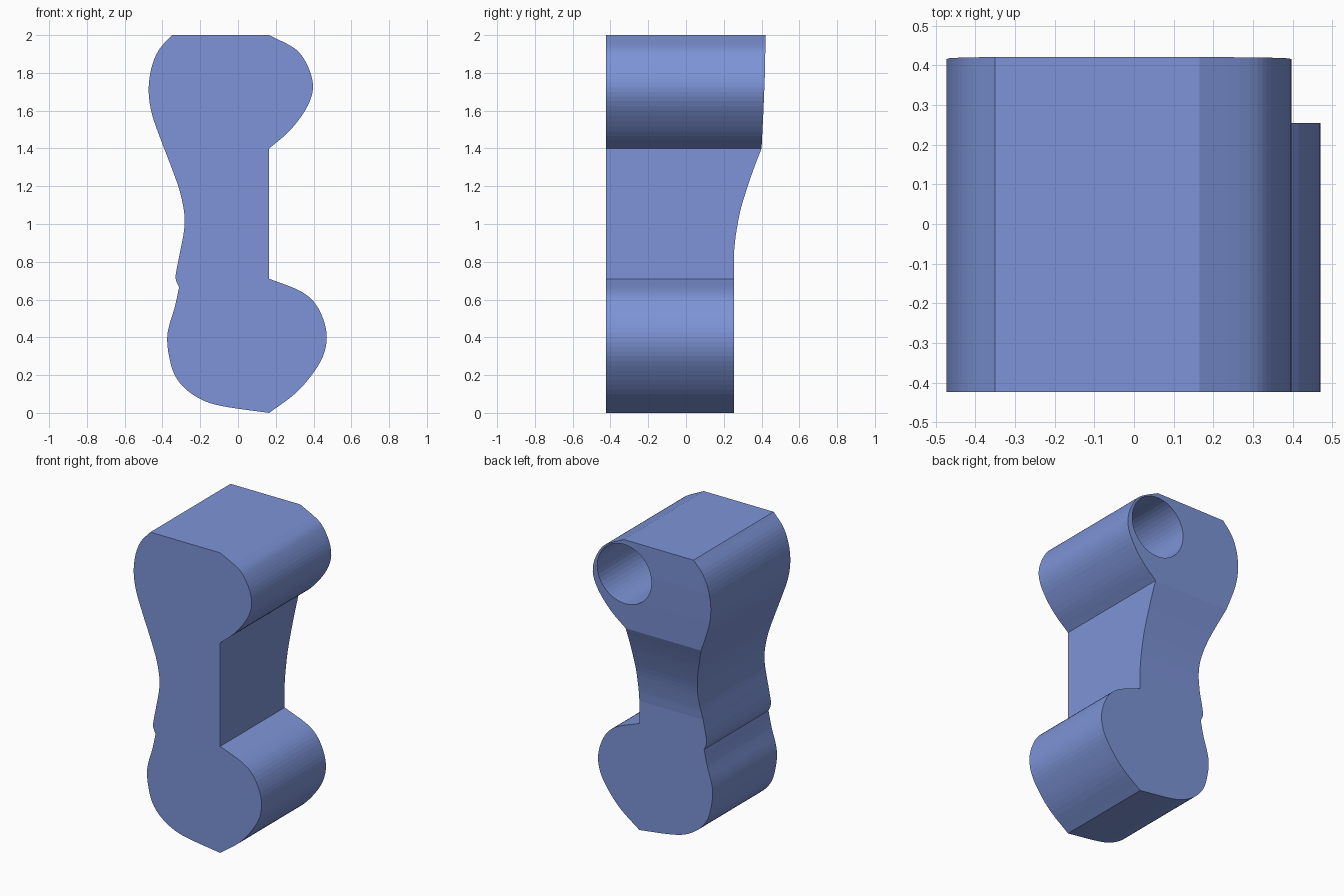
import bpy, bmesh, math
from mathutils import Vector

if "Cube" in bpy.data.objects:
    bpy.data.objects.remove(bpy.data.objects["Cube"])


def smooth(pts, n=4):
    """Catmull-Rom run through 2D points."""
    p = [Vector(q) for q in pts]
    p = [2 * p[0] - p[1]] + p + [2 * p[-1] - p[-2]]
    out = []
    for a, b, c, d in zip(p, p[1:], p[2:], p[3:]):
        for i in range(n):
            t = i / n
            out.append(0.5 * (2 * b + (c - a) * t + (2 * a - 5 * b + 4 * c - d) * t**2
                              + (3 * b - a - 3 * c + d) * t**3))
    return out + [p[-2]]


def prism(name, pts, start, vec):
    """Extrude a closed loop of 3D points along vec."""
    bm = bmesh.new()
    f = bm.faces.new([bm.verts.new(Vector(p) + Vector(start)) for p in pts])
    ext = bmesh.ops.extrude_face_region(bm, geom=[f], use_keep_orig=True)
    moved = [v for v in ext["geom"] if isinstance(v, bmesh.types.BMVert)]
    bmesh.ops.translate(bm, verts=moved, vec=vec)
    bmesh.ops.recalc_face_normals(bm, faces=bm.faces)
    me = bpy.data.meshes.new(name)
    bm.to_mesh(me)
    bm.free()
    ob = bpy.data.objects.new(name, me)
    bpy.context.collection.objects.link(ob)
    return ob


# Front outline: smooth runs joined at sharp corners
runs = [
    [(-.35, 2), (-.42, 1.92), (-.46, 1.82), (-.473, 1.7), (-.455, 1.58), (-.41, 1.45),
     (-.36, 1.32), (-.31, 1.18), (-.285, 1.06), (-.285, .97), (-.305, .86), (-.325, .76),
     (-.33, .71), (-.312, .665)],
    [(-.312, .665), (-.335, .56), (-.365, .46), (-.375, .39), (-.365, .3), (-.335, .2),
     (-.27, .12), (-.17, .06), (-.05, .03), (.165, 0)],
    [(.165, 0), (.3, .1), (.39, .2), (.45, .3), (.47, .4), (.45, .5), (.4, .59),
     (.32, .65), (.165, .71)],
    [(.165, 1.4), (.27, 1.49), (.355, 1.6), (.395, 1.7), (.387, 1.79), (.345, 1.88),
     (.292, 1.935), (.165, 2)],
]
outline = []
for r in runs:
    for p in smooth(r):
        if not outline or (p - outline[-1]).length > 1e-4:
            outline.append(p)
body = prism("body", [(p.x, 0, p.y) for p in outline], (0, -.423, 0), (0, 1.0, 0))

# Back contour: flat low, sweeping out to the deeper head
back = [Vector((.255, -.2))]
back += smooth([(.255, .86), (.265, .95), (.29, 1.08), (.33, 1.21), (.365, 1.31), (.4, 1.4)])
back += [Vector(q) for q in [(.41, 1.6), (.418, 1.8), (.424, 2.2), (1, 2.2), (1, -.2)]]
back_cutter = prism("back_cutter", [(0, p.x, p.y) for p in back], (-1, 0, 0), (2, 0, 0))

# Round socket in the back of the head
ring = [(.163 + .2 * math.cos(a), 0, 1.768 + .2 * math.sin(a))
        for a in (2 * math.pi * i / 48 for i in range(48))]
socket_cutter = prism("socket_cutter", ring, (0, -.36, 0), (0, 1.2, 0))

for cutter in (back_cutter, socket_cutter):
    m = body.modifiers.new(cutter.name, "BOOLEAN")
    m.operation, m.solver, m.object = "DIFFERENCE", "EXACT", cutter
    cutter.hide_render = True
    cutter.hide_set(True)

mat = bpy.data.materials.new("soft blue")
mat.diffuse_color = (.205, .296, .68, 1)
mat.use_nodes = True
mat.node_tree.nodes["Principled BSDF"].inputs["Base Color"].default_value = mat.diffuse_color
body.data.materials.append(mat)
